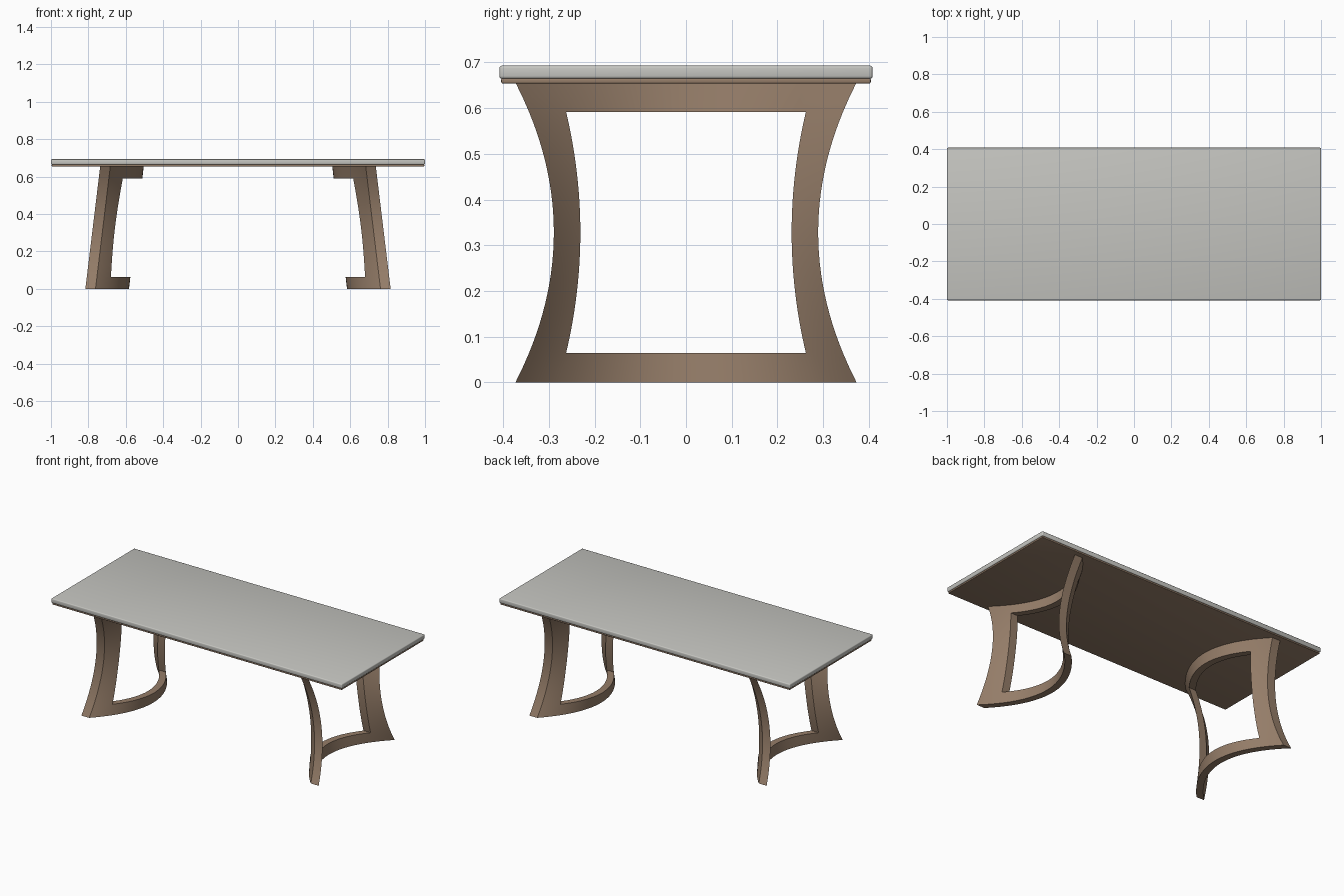
import bpy, bmesh, math

if "Cube" in bpy.data.objects:
    bpy.data.objects.remove(bpy.data.objects["Cube"])


def material(name, color):
    m = bpy.data.materials.new(name)
    m.diffuse_color = (*color, 1)
    m.use_nodes = True
    m.node_tree.nodes["Principled BSDF"].inputs["Base Color"].default_value = m.diffuse_color
    return m


WOOD = material("brown wood", (0.30, 0.205, 0.14))
STONE = material("pale grey top", (0.56, 0.56, 0.53))


def add_object(name, bm, mat, angle):
    bmesh.ops.recalc_face_normals(bm, faces=bm.faces)
    me = bpy.data.meshes.new(name)
    bm.to_mesh(me)
    bm.free()
    me.materials.append(mat)
    ob = bpy.data.objects.new(name, me)
    bpy.context.collection.objects.link(ob)
    bpy.ops.object.select_all(action='DESELECT')
    bpy.context.view_layer.objects.active = ob
    ob.select_set(True)
    bpy.ops.object.shade_smooth_by_angle(angle=math.radians(angle))
    return ob


def slab(name, hx, hy, z0, z1, bevel, mat):
    bm = bmesh.new()
    bmesh.ops.create_cube(bm, size=1)
    for v in bm.verts:
        v.co = (v.co.x * 2 * hx, v.co.y * 2 * hy, z0 + (v.co.z + 0.5) * (z1 - z0))
    bmesh.ops.bevel(bm, geom=bm.edges[:], offset=bevel, segments=3,
                    profile=0.5, affect='EDGES')
    return add_object(name, bm, mat, 40)


# Table top and the thin wooden board under it
slab("table_top", 1.0, 0.408, 0.664, 0.693, 0.006, STONE)
slab("under_board", 0.996, 0.404, 0.654, 0.665, 0.003, WOOD)


# Leg frame: a leaning sheet bowed towards the middle, waisted, with an opening
TOP, SILL, HEAD = 0.656, 0.064, 0.591
SIDE, MID, ROWS = 6, 24, 24


def half_width(z):
    return 0.289 + 0.084 * ((z - 0.328) / 0.328) ** 2


def opening(z):
    return 0.231 + 0.031 * ((z - 0.328) / 0.263) ** 2


def leg_frame(name, sign):
    zs = [0, SILL / 2] + [SILL + (HEAD - SILL) * k / ROWS for k in range(ROWS + 1)]
    zs += [(HEAD + TOP) / 2, TOP]
    cols, rows = 2 * SIDE + MID, len(zs) - 1
    bm = bmesh.new()
    grid = {}

    def vert(i, j, s):
        if (i, j, s) not in grid:
            z = zs[j]
            w, h = half_width(z), opening(z)
            if i <= SIDE:
                y = -w + (w - h) * i / SIDE
            elif i >= SIDE + MID:
                y = h + (w - h) * (i - SIDE - MID) / SIDE
            else:
                y = -h + 2 * h * (i - SIDE) / MID
            u2 = (y / w) ** 2
            x = 0.583 - 0.121 * z + 0.179 * u2 + s * (0.042 + 0.012 * u2)
            grid[i, j, s] = bm.verts.new((sign * x, y, z))
        return grid[i, j, s]

    def kept(i, j):
        if not (0 <= i < cols and 0 <= j < rows):
            return False
        return not (SIDE <= i < SIDE + MID and 2 <= j < 2 + ROWS)

    for i in range(cols):
        for j in range(rows):
            if not kept(i, j):
                continue
            ring = [(i, j), (i + 1, j), (i + 1, j + 1), (i, j + 1)]
            for s in (0, 1):
                bm.faces.new([vert(*p, s) for p in ring])
            # close the rim wherever the neighbouring cell is empty
            for k, (di, dj) in enumerate([(0, -1), (1, 0), (0, 1), (-1, 0)]):
                if not kept(i + di, j + dj):
                    a, b = ring[k], ring[(k + 1) % 4]
                    bm.faces.new([vert(*a, 0), vert(*b, 0), vert(*b, 1), vert(*a, 1)])
    return add_object(name, bm, WOOD, 30)


leg_frame("right_leg_frame", 1)
leg_frame("left_leg_frame", -1)
